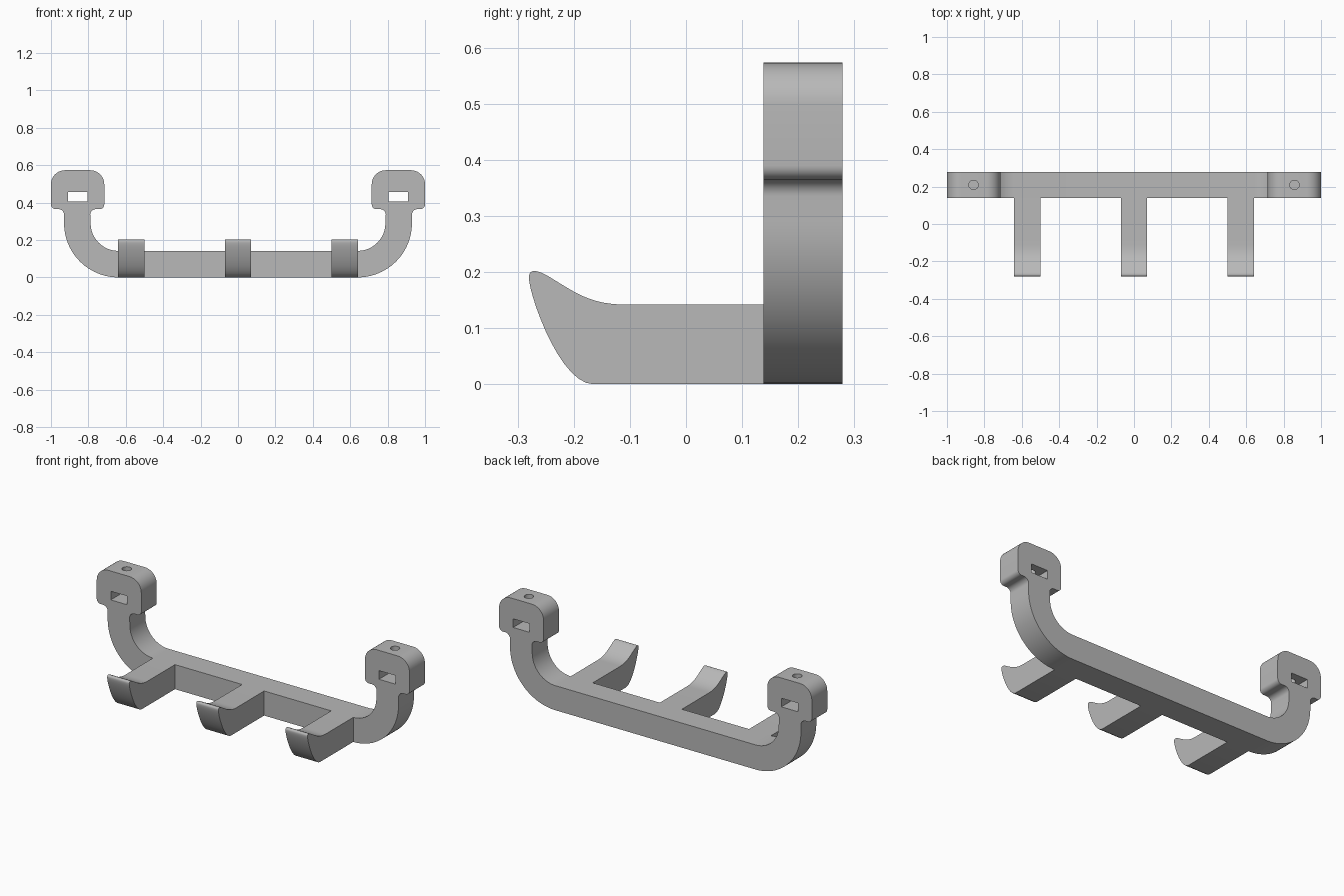
import bpy, bmesh
from math import radians, cos, sin
from mathutils import Vector
from mathutils.geometry import interpolate_bezier

cube = bpy.data.objects.get("Cube")
if cube:
    bpy.data.objects.remove(cube, do_unlink=True)

grey = bpy.data.materials.new("plain_grey")
grey.use_nodes = True
colour = (0.48, 0.48, 0.48, 1)
grey.diffuse_color = colour
grey.node_tree.nodes["Principled BSDF"].inputs["Base Color"].default_value = colour


def arc(cx, cz, r, start, end, steps=10):
    angles = [radians(start + (end - start) * i / steps) for i in range(steps + 1)]
    return [(cx + r * cos(a), cz + r * sin(a)) for a in angles]


def extrude(name, points, depth):
    """Closed solid from 3D outline points pushed along depth."""
    bm = bmesh.new()
    face = bm.faces.new([bm.verts.new(p) for p in points])
    out = bmesh.ops.extrude_face_region(bm, geom=[face])["geom"]
    bmesh.ops.translate(bm, vec=depth, verts=[g for g in out if isinstance(g, bmesh.types.BMVert)])
    bmesh.ops.recalc_face_normals(bm, faces=bm.faces)
    mesh = bpy.data.meshes.new(name)
    bm.to_mesh(mesh)
    bm.free()
    mesh.materials.append(grey)
    obj = bpy.data.objects.new(name, mesh)
    bpy.context.collection.objects.link(obj)
    return obj


def activate(obj):
    bpy.ops.object.select_all(action='DESELECT')
    obj.select_set(True)
    bpy.context.view_layer.objects.active = obj


def smooth(obj):
    activate(obj)
    bpy.ops.object.shade_smooth_by_angle(angle=radians(30))


FRONT, BACK, THICK = 0.138, 0.279, 0.141

# Rail: bottom bend, neck, rounded head and inner bend, mirrored
half = (arc(0.64, 0.29, 0.29, -90, 0, 24)
        + arc(0.96, 0.335, 0.03, 180, 90)
        + arc(0.975, 0.39, 0.025, -90, 0)
        + arc(0.925, 0.498, 0.075, 0, 90)
        + arc(0.79, 0.498, 0.075, 90, 180)
        + arc(0.74, 0.39, 0.025, 180, 270)
        + arc(0.76, 0.335, 0.03, 90, 0)
        + arc(0.64, 0.29, 0.148, 0, -90, 24))
outline = half + [(-x, z) for x, z in reversed(half)]
rail = extrude("rail", [(x, FRONT, z) for x, z in outline], (0, THICK, 0))

# Nut slots through the heads and screw holes from above
for side in (-1, 1):
    x0, x1 = side * 0.805, side * 0.91
    slot = extrude("slot_cutter",
                   [(x0, 0, 0.406), (x1, 0, 0.406), (x1, 0, 0.456), (x0, 0, 0.456)],
                   (0, 0.5, 0))
    hole = extrude("hole_cutter",
                   [(x, y, 0.43) for x, y in arc(side * 0.858, 0.209, 0.025, 0, 348.75, 31)],
                   (0, 0, 0.3))
    for cutter in (slot, hole):
        cutter.hide_render = True
        activate(rail)
        mod = rail.modifiers.new("cut", 'BOOLEAN')
        mod.operation = 'DIFFERENCE'
        mod.solver = 'EXACT'
        mod.object = cutter
        bpy.ops.object.modifier_apply(modifier=mod.name)
        bpy.data.objects.remove(cutter, do_unlink=True)
smooth(rail)

# Hooks: flat arm with an upturned, rounded tip
tip_curves = [
    [(-0.11, 0.142), (-0.17, 0.142), (-0.2, 0.165), (-0.235, 0.186)],
    [(-0.235, 0.186), (-0.252, 0.197), (-0.28, 0.213), (-0.28, 0.19)],
    [(-0.28, 0.19), (-0.28, 0.16), (-0.225, 0), (-0.165, 0)],
]
profile = [Vector((FRONT, 0.142))]
for curve in tip_curves:
    points = interpolate_bezier(*[Vector(p) for p in curve], 14)
    profile += points if curve is tip_curves[-1] else points[:-1]
profile.append(Vector((FRONT, 0)))

for name, x in (("right_hook", -0.57), ("middle_hook", 0), ("left_hook", 0.57)):
    hook = extrude(name, [(x - THICK / 2, p[0], p[1]) for p in profile], (THICK, 0, 0))
    smooth(hook)
